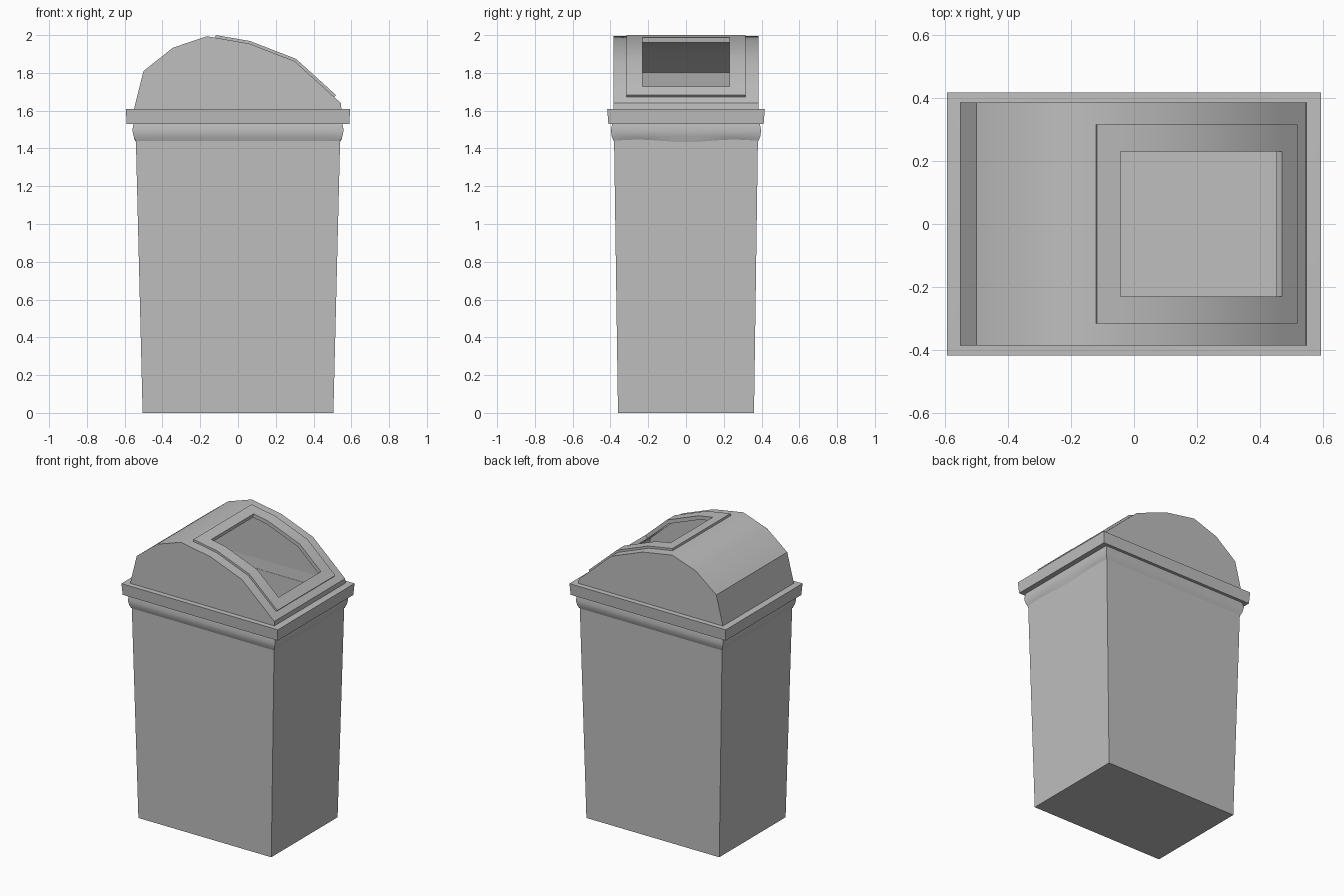
import bpy, bmesh, math

cube = bpy.data.objects.get("Cube")
if cube:
    bpy.data.objects.remove(cube)

GREY = (0.52, 0.52, 0.52, 1)
plastic = bpy.data.materials.new("grey plastic")
plastic.use_nodes = True
plastic.diffuse_color = GREY
plastic.node_tree.nodes["Principled BSDF"].inputs["Base Color"].default_value = GREY


def finish(name, bm, angle=32):
    bmesh.ops.recalc_face_normals(bm, faces=bm.faces)
    mesh = bpy.data.meshes.new(name)
    bm.to_mesh(mesh)
    bm.free()
    obj = bpy.data.objects.new(name, mesh)
    bpy.context.collection.objects.link(obj)
    mesh.materials.append(plastic)
    bpy.ops.object.select_all(action='DESELECT')
    obj.select_set(True)
    bpy.context.view_layer.objects.active = obj
    bpy.ops.object.shade_smooth_by_angle(angle=math.radians(angle))
    return obj


def loft(name, rings, caps=False, closed=False, steps=1, ripple=0):
    """Join rectangular rings given as (half width, half depth, height)."""
    bm = bmesh.new()
    loops = []
    corners = [(-1, -1), (1, -1), (1, 1), (-1, 1)]
    for n, (hx, hy, z) in enumerate(rings):
        loop = []
        for side in range(4):
            a, b = corners[side], corners[(side + 1) % 4]
            for k in range(steps):
                t = k / steps
                x, y = a[0] + (b[0] - a[0]) * t, a[1] + (b[1] - a[1]) * t
                wave = 0
                if n == 0 and side % 2:
                    wave = ripple * math.sin(t * math.tau * 1.5)
                loop.append(bm.verts.new((x * hx, y * hy, z + wave)))
        loops.append(loop)
    pairs = list(zip(loops, loops[1:]))
    if closed:
        pairs.append((loops[-1], loops[0]))
    for low, high in pairs:
        for i in range(len(low)):
            j = (i + 1) % len(low)
            bm.faces.new((low[i], low[j], high[j], high[i]))
    if caps:
        bm.faces.new(loops[0])
        bm.faces.new(loops[-1])
    return finish(name, bm)


# Curved lid outline, from the back foot over the crown to the low edge
OUTLINE = [(-0.55, 1.61), (-0.50, 1.81), (-0.345, 1.933), (-0.165, 1.994),
           (0.06, 1.955), (0.30, 1.862), (0.545, 1.64), (0.547, 1.61)]
HOLE = (-0.045, 0.46)
HOLE_Y = 0.23


def height(x):
    for (x0, z0), (x1, z1) in zip(OUTLINE, OUTLINE[1:]):
        if x0 <= x <= x1:
            return z0 + (z1 - z0) * (x - x0) / (x1 - x0)


def curved_sheet(name, path, half, thickness, offset, ends):
    """Sheet following a path, with the opening left out of the middle."""
    bm = bmesh.new()
    ys = (-half, -HOLE_Y, HOLE_Y, half)
    grid = [[bm.verts.new((x, y, z)) for y in ys] for x, z in path]
    for i in range(len(path) - 1):
        middle = (path[i][0] + path[i + 1][0]) / 2
        for j in range(3):
            if j == 1 and HOLE[0] < middle < HOLE[1]:
                continue
            bm.faces.new((grid[i][j], grid[i + 1][j], grid[i + 1][j + 1], grid[i][j + 1]))
    if ends:
        bm.faces.new([row[0] for row in grid])
        bm.faces.new([row[-1] for row in grid])
    bmesh.ops.recalc_face_normals(bm, faces=bm.faces)
    if bm.faces[0].normal.z < 0:
        bmesh.ops.reverse_faces(bm, faces=bm.faces)
    mesh = bpy.data.meshes.new(name)
    bm.to_mesh(mesh)
    bm.free()
    obj = bpy.data.objects.new(name, mesh)
    bpy.context.collection.objects.link(obj)
    mesh.materials.append(plastic)
    shell = obj.modifiers.new("thickness", 'SOLIDIFY')
    shell.thickness = thickness
    shell.offset = offset
    shell.use_even_offset = True
    bpy.ops.object.select_all(action='DESELECT')
    obj.select_set(True)
    bpy.context.view_layer.objects.active = obj
    bpy.ops.object.modifier_apply(modifier=shell.name)
    bpy.ops.object.shade_smooth_by_angle(angle=math.radians(32))
    return obj


# Tapered open bin with an inner floor
loft("bin_body", [(0.505, 0.36, 0), (0.543, 0.382, 1.54),
                  (0.528, 0.367, 1.54), (0.49, 0.345, 0.015)], caps=True)

# Flared collar with a slightly rippled lower edge on the narrow sides
loft("collar", [(0.543, 0.383, 1.44), (0.552, 0.393, 1.463),
                (0.559, 0.398, 1.495), (0.553, 0.390, 1.535)], steps=12, ripple=0.007)

# Rim band under the lid
loft("lid_rim", [(0.589, 0.411, 1.53), (0.594, 0.417, 1.608),
                 (0.535, 0.374, 1.61), (0.53, 0.368, 1.53)], closed=True)

# Hollow lid with a rectangular opening in the long slope
lid_path = sorted(OUTLINE + [(x, height(x)) for x in HOLE])
curved_sheet("lid", lid_path, 0.385, 0.012, -1, True)

# Raised frame around the opening
frame_x = [-0.12, HOLE[0], 0.06, 0.30, HOLE[1], 0.51]
curved_sheet("opening_frame", [(x, height(x)) for x in frame_x], 0.315, 0.014, 1, False)
